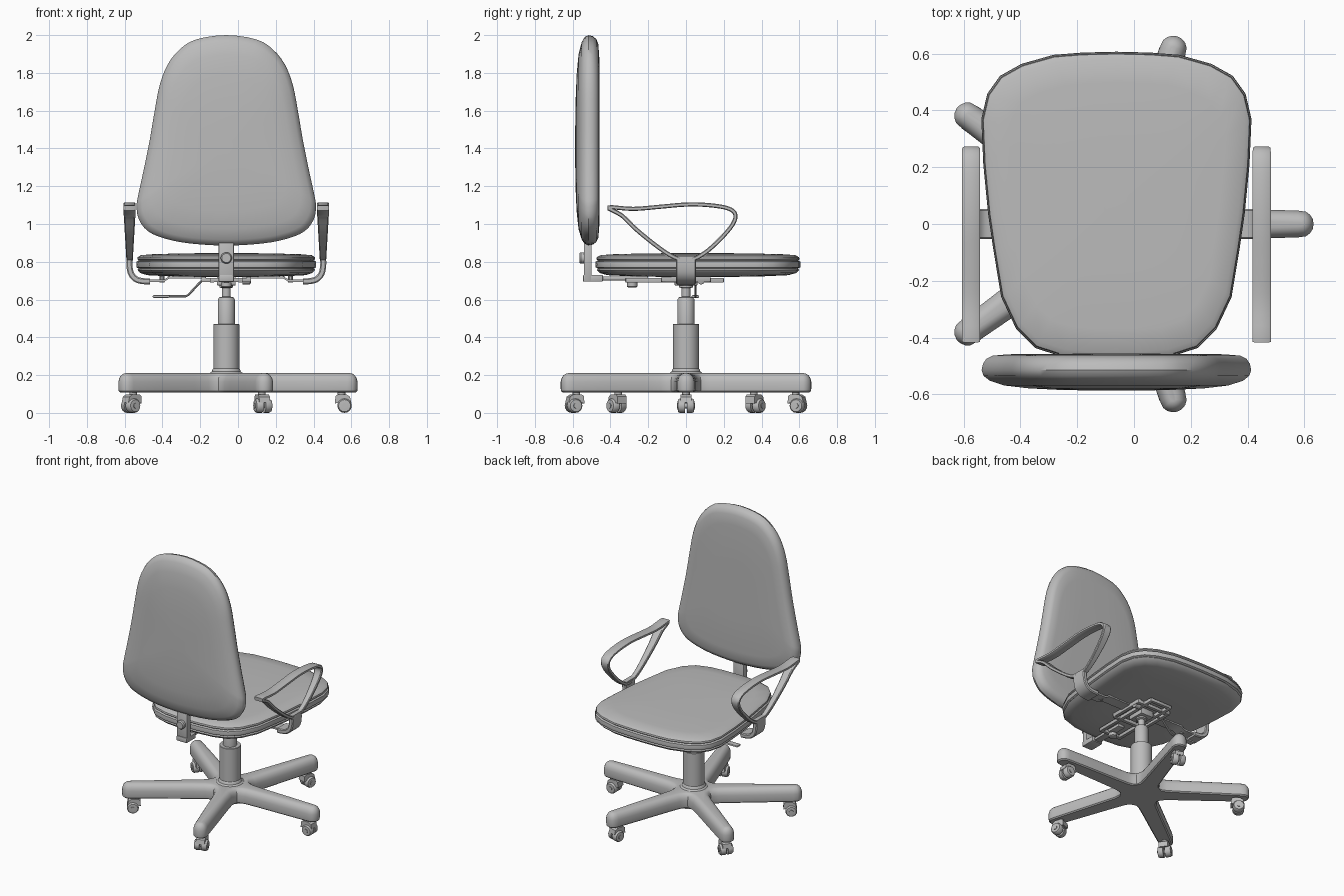
import bpy, bmesh
from math import sin, cos, pi, radians
from mathutils import Vector, Matrix

cube = bpy.data.objects.get("Cube")
if cube:
    bpy.data.objects.remove(cube, do_unlink=True)

CX = -0.062          # x of the swivel column; parts are built around it
GREY = (0.5, 0.5, 0.5, 1)
mat = bpy.data.materials.new("neutral_grey")
mat.use_nodes = True
mat.diffuse_color = GREY
mat.node_tree.nodes["Principled BSDF"].inputs["Base Color"].default_value = GREY
parts = []


def finish(name, bm):
    bmesh.ops.recalc_face_normals(bm, faces=bm.faces)
    me = bpy.data.meshes.new(name)
    bm.to_mesh(me)
    bm.free()
    ob = bpy.data.objects.new(name, me)
    ob.location.x = CX
    me.materials.append(mat)
    bpy.context.collection.objects.link(ob)
    parts.append(ob)
    return ob


def loft(name, rings, closed=False):
    """Skin a list of equally sized rings, capped or joined end to start."""
    bm = bmesh.new()
    vs = [[bm.verts.new(p) for p in r] for r in rings]
    n = len(vs[0])
    pairs = list(zip(vs, vs[1:])) + ([(vs[-1], vs[0])] if closed else [])
    for a, b in pairs:
        for i in range(n):
            j = (i + 1) % n
            bm.faces.new((a[i], a[j], b[j], b[i]))
    if not closed:
        bm.faces.new(vs[0])
        bm.faces.new(vs[-1])
    return finish(name, bm)


def box(name, lo, hi, bevel=0.004):
    lo, hi = Vector(lo), Vector(hi)
    bm = bmesh.new()
    bmesh.ops.create_cube(bm, size=1)
    for v in bm.verts:
        v.co = (lo + hi) / 2 + v.co * (hi - lo)
    bmesh.ops.bevel(bm, geom=bm.edges[:], offset=bevel, segments=2, affect='EDGES', profile=0.5)
    return finish(name, bm)


def lathe(name, profile, origin=(0, 0, 0), axis=(0, 0, 1), sides=24):
    """Turn (radius, height) pairs about an axis."""
    rot = Vector((0, 0, 1)).rotation_difference(Vector(axis))
    o = Vector(origin)
    return loft(name, [[o + rot @ Vector((r * cos(2 * pi * i / sides), r * sin(2 * pi * i / sides), h))
                        for i in range(sides)] for r, h in profile])


def spline(pts, steps, closed=True):
    """Catmull-Rom resampling of a point list."""
    pts = [Vector(p) for p in pts]
    n = len(pts)
    get = (lambda i: pts[i % n]) if closed else (lambda i: pts[max(0, min(n - 1, i))])
    out = []
    for i in range(n if closed else n - 1):
        a, b, c, d = (get(i + k) for k in (-1, 0, 1, 2))
        for s in range(steps):
            t = s / steps
            out.append(0.5 * (2 * b + (c - a) * t + (2 * a - 5 * b + 4 * c - d) * t ** 2
                              + (3 * b - a - 3 * c + d) * t ** 3))
    return out if closed else out + [pts[-1]]


def tube(name, pts, r, sides=8):
    pts = [Vector(p) for p in pts]
    rings = []
    for i, p in enumerate(pts):
        t = (pts[min(i + 1, len(pts) - 1)] - pts[max(i - 1, 0)]).normalized()
        u = t.cross(Vector((0, 1, 0.01))).normalized()
        w = t.cross(u)
        rings.append([p + r * (u * cos(2 * pi * k / sides) + w * sin(2 * pi * k / sides)) for k in range(sides)])
    return loft(name, rings)


def mirrored(half):
    """Close a half outline (width, height) whose ends lie on the axis."""
    return half + [(-x, y) for x, y in half[-2:0:-1]]


# Seat cushion: outline stacked in layers with two piping grooves
seat = mirrored([(0, .607), (.12, .604), (.222, .596), (.335, .564), (.41, .522), (.455, .459), (.476, .37),
                 (.469, .21), (.452, .035), (.434, -.088), (.406, -.257), (.353, -.37), (.286, -.437),
                 (.19, -.468), (.09, -.478), (0, -.48)])
layers = [(.3, .72), (.6, .722), (.88, .729), (.96, .741), (.987, .757), (.975, .764), (.996, .77), (1, .785),
          (.996, .801), (.976, .807), (.99, .814), (.985, .824), (.95, .835), (.8, .841), (.4, .845), (.1, .846)]
loft("seat_cushion", [[(x * s, .06 + (y - .06) * s, z) for x, y in seat] for s, z in layers])

# Backrest: padded shield, flatter towards the sitter
shield = spline(mirrored([(0, 2.0), (.16, 1.977), (.246, 1.925), (.31, 1.845), (.352, 1.738), (.378, 1.606),
                          (.405, 1.447), (.437, 1.288), (.468, 1.145), (.475, 1.09), (.463, 1.024),
                          (.415, .962), (.325, .923), (.193, .897), (0, .886)]), 3)
depth = [(.1, -.587), (.4, -.585), (.65, -.579), (.83, -.569), (.94, -.552), (.985, -.535), (1, -.515),
         (.99, -.493), (.965, -.475), (.92, -.464), (.8, -.459), (.4, -.457), (.1, -.457)]
loft("backrest", [[(x * s, y, 1.4 + (z - 1.4) * s) for x, z in shield] for s, y in depth])

# Backrest bracket and its knobs
box("back_upright", (-.04, -.54, .695), (.04, -.5, .9))
lathe("back_knob", [(.012, 0), (.03, .006), (.03, .022), (.024, .03)], (0, -.535, .82), (0, -1, 0))
box("back_socket", (-.04, -.545, .695), (.04, -.44, .73))
box("back_bar", (-.025, -.45, .702), (.025, -.2, .722))
lathe("depth_knob", [(.01, .715), (.01, .692), (.027, .69), (.027, .668), (.02, .664)], (0, -.285, 0))

# Under-seat mechanism: open frame of rails and cross bars
for s in (-1, 1):
    box("frame_rail", (s * .075 - .012, -.32, .69), (s * .075 + .012, .2, .715))
    box("frame_side_tab", (s * .12 - .012, -.13, .695), (s * .12 + .012, .13, .728))
for y in (-.31, -.12, .12, .188):
    box("frame_cross_bar", (-.13 if abs(y) < .15 else -.08, y - .012, .692), (.13 if abs(y) < .15 else .08, y + .012, .715))
box("frame_hub", (-.05, -.06, .675), (.05, .06, .72))
lathe("tilt_knob", [(.02, 0), (.02, .04), (.012, .045)], (.085, .08, .7), (1, 0, 0), 16)

# Height lever
tube("lever_rod", [(-.02, .05, .7), (-.125, .05, .7), (-.14, .05, .69), (-.2, .05, .625), (-.215, .05, .617),
                   (-.31, .05, .617)], .006)
box("lever_paddle", (-.39, .03, .609), (-.3, .07, .623), .006)

# Gas column
lathe("column", [(.069, .15), (.069, .468), (.067, .47), (.045, .47), (.045, .6), (.038, .612), (.023, .615),
                 (.023, .66), (.036, .665), (.036, .69)], sides=32)
lathe("column_foot", [(.1, .195), (.088, .211), (.077, .218), (.073, .23), (.069, .235)], sides=32)


# Five-star base: the outline shrinks towards the rounded top
def star(d, z):
    leg = [(.1, .086 - d), (.125, .07 - d), (.16, .062 - d), (.25, .058 - d), (.45, .053 - d), (.64, .047 - d)]
    tip = [(.65 + (.045 - d) * sin(a), (.047 - d) * cos(a)) for a in (radians(k) for k in (22, 45, 68, 90))]
    half = leg + tip
    side = half + [(x, -y) for x, y in half[-2::-1]]
    ring = []
    for k in range(5):
        m = Matrix.Rotation(k * 2 * pi / 5, 3, 'Z')
        ring += [m @ Vector((x, -y, z)) for x, y in side]
    return ring


loft("star_base", [star(d, z) for d, z in ((.01, .108), (.002, .115), (0, .128), (0, .165), (.005, .184),
                                          (.014, .198), (.026, .207), (.038, .21))])

# Casters: stem, hood and a twin wheel across each leg
for k in range(5):
    m = Matrix.Rotation(k * 2 * pi / 5, 4, 'Z')
    hood = [(.575, .05), (.578, .088), (.59, .098), (.635, .098), (.655, .085), (.662, .055), (.62, .06)]
    pieces = [
        lathe("caster_stem", [(.02, .12), (.02, .085)], (.61, 0, 0), sides=12),
        loft("caster_hood", [[(x, y, z) for x, z in hood] for y in (-.03, .03)]),
        lathe("caster_axle", [(.014, -.048), (.014, .048)], (.626, 0, .038), (0, 1, 0), 12)]
    for s in (-1, 1):
        pieces.append(lathe("caster_wheel", [(.038, .006), (.038, .034), (.032, .043), (.02, .044)],
                            (.626, 0, .038), (0, s, 0), 16))
    for ob in pieces:
        ob.data.transform(m)

# Armrests: tapered closed strap on a curved bracket
strap = spline([(-.412, 1.088), (-.28, 1.08), (-.13, 1.092), (0, 1.103), (.12, 1.1), (.225, 1.082), (.262, 1.045),
                (.235, .98), (.14, .88), (.06, .823), (0, .81), (-.06, .823), (-.14, .872), (-.26, .968),
                (-.34, 1.045)], 4)
bend = spline([(.512, .83), (.513, .78), (.503, .735), (.475, .706), (.435, .697), (.405, .696)], 4, False)
for s in (-1, 1):
    rings = []
    for i, p in enumerate(strap):
        t = (strap[(i + 1) % len(strap)] - strap[i - 1]).normalized()
        n = Vector((t.y, -t.x)) * .011
        w = .016 + .016 * max(0, min(1, (p.y - .8) / .27))
        rings.append([(s * .512 + dx * w, p.x + q * n.x, p.y + q * n.y)
                      for dx, q in ((-1, -.6), (-.8, -1), (.8, -1), (1, -.6), (1, .6), (.8, 1), (-.8, 1), (-1, .6))])
    loft("armrest_strap", rings, closed=True)
    rings = []
    for i, p in enumerate(bend):
        t = (bend[min(i + 1, len(bend) - 1)] - bend[max(i - 1, 0)]).normalized()
        n = Vector((t.y, -t.x)) * .016
        rings.append([(s * (p.x + q * n.x), y * .053, p.y + q * n.y)
                      for y, q in ((-1, -.6), (-.9, -1), (.9, -1), (1, -.6), (1, .6), (.9, 1), (-.9, 1), (-1, .6))])
    loft("armrest_bracket", rings)
    arm = [(.42, .7), (.33, .7), (.3, .718), (.12, .718)]
    loft("armrest_bar", [[(s * x, y, z + h) for y, h in ((-.04, -.006), (.04, -.006), (.04, .006), (-.04, .006))]
                         for x, z in arm])
    lathe("armrest_bolt", [(.014, .69), (.014, .725)], (s * .34, 0, 0), sides=10)

# Smooth shading with crisp edges kept
bpy.ops.object.select_all(action='DESELECT')
for ob in parts:
    ob.select_set(True)
bpy.context.view_layer.objects.active = parts[0]
bpy.ops.object.shade_smooth_by_angle(angle=radians(35))
